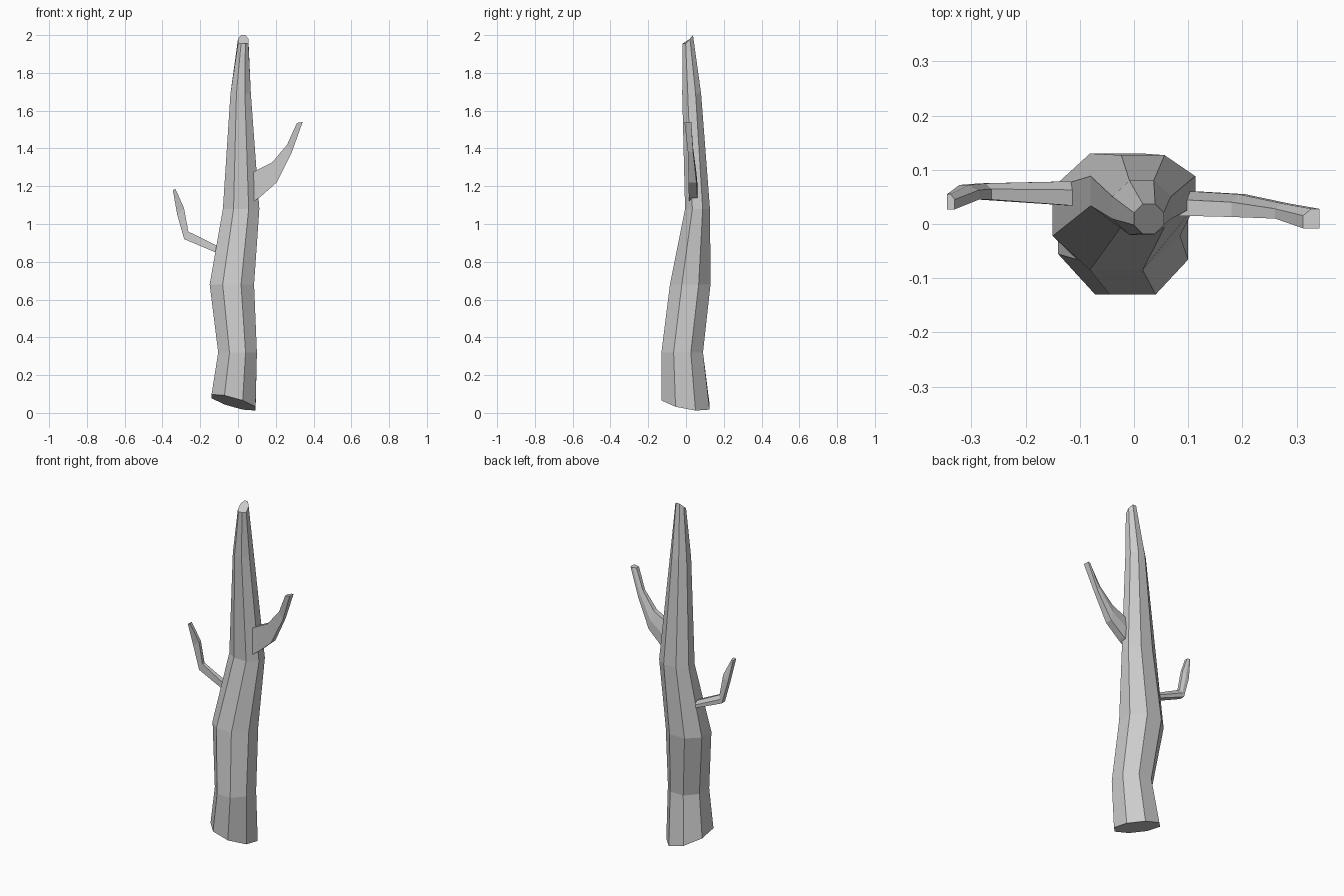
import bpy, bmesh, math

if "Cube" in bpy.data.objects:
    bpy.data.objects.remove(bpy.data.objects["Cube"])


def loft(name, rings):
    """Skin a list of equal-length point rings and cap both ends."""
    bm = bmesh.new()
    vs = [[bm.verts.new(p) for p in r] for r in rings]
    n = len(vs[0])
    for a, b in zip(vs, vs[1:]):
        for i in range(n):
            j = (i + 1) % n
            bm.faces.new((a[i], a[j], b[j], b[i]))
    bm.faces.new(vs[0][::-1])
    bm.faces.new(vs[-1])
    bmesh.ops.recalc_face_normals(bm, faces=bm.faces)
    me = bpy.data.meshes.new(name)
    bm.to_mesh(me)
    bm.free()
    ob = bpy.data.objects.new(name, me)
    bpy.context.collection.objects.link(ob)
    return ob


def octagon(x0, x1, y0, y1, height):
    """Eight-sided ring filling the given bounds; height is a function of x, y."""
    k = 0.5 / math.cos(math.pi / 8)
    pts = []
    for i in range(8):
        a = math.pi / 8 + i * math.pi / 4
        x = (x0 + x1) / 2 + (x1 - x0) * k * math.cos(a)
        y = (y0 + y1) / 2 + (y1 - y0) * k * math.sin(a)
        pts.append((x, y, height(x, y)))
    return pts


def branch(name, sections):
    """Five-sided branch; each section is outer (x, z), inner (x, z), y range."""
    rings = []
    for (ox, oz), (ix, iz), y0, y1 in sections:
        ym = y0 + (y1 - y0) * 0.65
        rings.append([(ox, y0, oz), (ox, y1, oz),
                      ((ox + ix) / 2, y1, (oz + iz) / 2),
                      (ix, ym, iz), (ix, y0, iz)])
    return loft(name, rings)


# trunk: slanted foot, leaning middle, broken tip
def flat(z):
    return lambda x, y: z


trunk = [octagon(-0.14, 0.093, -0.13, 0.125,
                 lambda x, y: max(0.0, 0.048 - 0.28 * x - 0.19 * y))]
for z, *bounds in [(0.32, -0.105, 0.10, -0.13, 0.09),
                   (0.68, -0.15, 0.085, -0.085, 0.13),
                   (1.08, -0.08, 0.113, -0.005, 0.127),
                   (1.69, -0.04, 0.068, -0.02, 0.08)]:
    trunk.append(octagon(*bounds, flat(z)))
trunk.append(octagon(0.0, 0.055, -0.018, 0.037,
                     lambda x, y: 1.955 + 1.22 * max(0.0, y)))
loft("trunk", trunk)

# upper branch on the right
branch("right_branch", [
    ((0.07, 1.11), (0.06, 1.26), 0.015, 0.06),
    ((0.12, 1.145), (0.10, 1.285), 0.015, 0.06),
    ((0.205, 1.22), (0.18, 1.325), 0.013, 0.055),
    ((0.285, 1.38), (0.26, 1.42), 0.01, 0.038),
    ((0.342, 1.54), (0.312, 1.535), -0.008, 0.028)])

# lower branch on the left
branch("left_branch", [
    ((-0.06, 0.825), (-0.06, 0.86), 0.03, 0.08),
    ((-0.285, 0.92), (-0.263, 0.96), 0.045, 0.075),
    ((-0.322, 1.05), (-0.286, 1.085), 0.045, 0.072),
    ((-0.345, 1.18), (-0.331, 1.185), 0.027, 0.055)])
